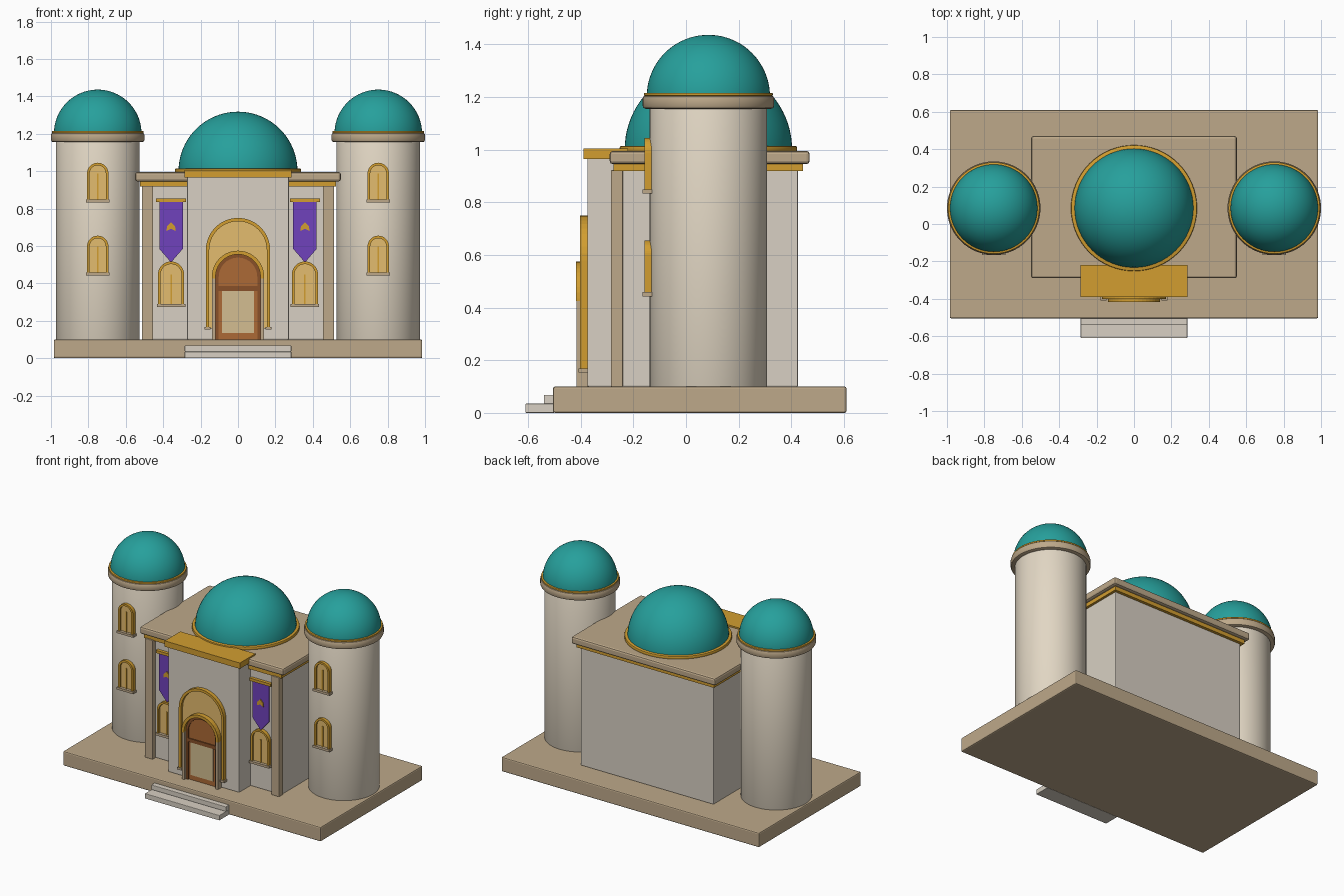
import bpy, bmesh, math

if "Cube" in bpy.data.objects:
    bpy.data.objects.remove(bpy.data.objects["Cube"], do_unlink=True)


def material(name, r, g, b):
    lin = [(c / 255 / 12.92) if c < 11 else ((c / 255 + 0.055) / 1.055) ** 2.4 for c in (r, g, b)] + [1]
    m = bpy.data.materials.new(name)
    m.use_nodes = True
    m.diffuse_color = lin
    m.node_tree.nodes["Principled BSDF"].inputs["Base Color"].default_value = lin
    return m


TOWER = material("warm_plaster", 226, 215, 196)
WALL = material("pale_stone", 216, 208, 195)
TRIM = material("sandstone", 190, 169, 138)
TEAL = material("teal_tile", 38, 160, 156)
GOLD = material("gold", 210, 158, 48)
GLOW = material("amber_glass", 228, 188, 110)
PURPLE = material("purple_cloth", 112, 66, 188)
WOOD = material("brown_wood", 172, 106, 54)
DARK = material("dark_wood", 136, 80, 40)
PANEL = material("tan_panel", 212, 190, 145)


def finish(name, bm, mat, bevel=0, smooth=False):
    bmesh.ops.recalc_face_normals(bm, faces=bm.faces[:])
    me = bpy.data.meshes.new(name)
    bm.to_mesh(me)
    bm.free()
    me.materials.append(mat)
    ob = bpy.data.objects.new(name, me)
    bpy.context.collection.objects.link(ob)
    if bevel:
        mod = ob.modifiers.new("Soft edges", "BEVEL")
        mod.width, mod.segments = bevel, 2
    if smooth:
        bpy.ops.object.select_all(action="DESELECT")
        ob.select_set(True)
        bpy.context.view_layer.objects.active = ob
        bpy.ops.object.shade_smooth_by_angle(angle=math.radians(35))
    return ob


def box(name, mat, x0, x1, y0, y1, z0, z1, bevel=0):
    bm = bmesh.new()
    bmesh.ops.create_cube(bm, size=1)
    for v in bm.verts:
        v.co = ((x0 + x1) / 2 + v.co.x * (x1 - x0), (y0 + y1) / 2 + v.co.y * (y1 - y0),
                (z0 + z1) / 2 + v.co.z * (z1 - z0))
    return finish(name, bm, mat, bevel)


def prism(name, mat, points, y0, y1):
    """Extrude an x-z outline from y0 (front) to y1 (back)."""
    bm = bmesh.new()
    face = bm.faces.new([bm.verts.new((x, y0, z)) for x, z in points])
    ext = bmesh.ops.extrude_face_region(bm, geom=[face])
    for v in ext["geom"]:
        if isinstance(v, bmesh.types.BMVert):
            v.co.y = y1
    return finish(name, bm, mat)


def arch(x, half, z0, top, n=20):
    """Round-headed outline, from bottom left over the top to bottom right."""
    spring = top - half
    curve = [(x - half * math.cos(math.pi * i / n), spring + half * math.sin(math.pi * i / n))
             for i in range(n + 1)]
    return [(x - half, z0)] + curve + [(x + half, z0)]


def arch_frame(name, mat, x, half, z0, top, t, y0, y1):
    prism(name, mat, arch(x, half, z0, top) + arch(x, half - t, z0, top - t)[::-1], y0, y1)


def lathe(name, mat, x, y, profile, steps=64):
    """Revolve an (r, z) profile about a vertical axis."""
    bm = bmesh.new()
    vs = [bm.verts.new((r, 0, z)) for r, z in profile]
    edges = [bm.edges.new(p) for p in zip(vs, vs[1:])]
    bmesh.ops.spin(bm, geom=vs + edges, axis=(0, 0, 1), cent=(0, 0, 0),
                   angle=math.tau, steps=steps, use_duplicate=False)
    bmesh.ops.remove_doubles(bm, verts=bm.verts[:], dist=1e-4)
    bmesh.ops.translate(bm, verts=bm.verts[:], vec=(x, y, 0))
    return finish(name, bm, mat, smooth=True)


def disc(name, mat, x, y, r, z0, z1, b=0.001):
    lathe(name, mat, x, y, [(0, z0), (r - b, z0), (r - b * 0.3, z0 + b * 0.3), (r, z0 + b),
                            (r, z1 - b), (r - b * 0.3, z1 - b * 0.3), (r - b, z1), (0, z1)])


def dome(name, x, y, z, r):
    quarter = [math.pi / 2 * i / 20 for i in range(21)]
    lathe(name, TEAL, x, y, [(r * math.cos(a), z + r * math.sin(a)) for a in quarter])


def window(name, x, half, z0, top, y):
    """Amber arched window with gold frame, mullion and sill; y is the wall face."""
    prism(name + "_glass", GLOW, arch(x, half - 0.01, z0, top - 0.01), y - 0.012, y + 0.02)
    arch_frame(name + "_frame", GOLD, x, half, z0, top, 0.014, y - 0.025, y + 0.02)
    box(name + "_mullion", GOLD, x - 0.004, x + 0.004, y - 0.018, y, z0, top - half)
    box(name + "_sill", TRIM, x - half - 0.006, x + half + 0.006, y - 0.032, y + 0.02, z0 - 0.012, z0 + 0.004)


CY = 0.085  # shared depth of the three domes

# Plinth and entrance steps
box("plinth", TRIM, -0.985, 0.985, -0.505, 0.61, 0, 0.1, 0.008)
box("lower_step", WALL, -0.285, 0.285, -0.61, -0.5, 0, 0.035, 0.003)
box("upper_step", WALL, -0.285, 0.285, -0.54, -0.5, 0.035, 0.068, 0.003)

# Main hall with cornice and central dome
box("hall", WALL, -0.508, 0.508, -0.25, 0.425, 0.1, 0.925, 0.004)
box("hall_gold_band", GOLD, -0.525, 0.525, -0.275, 0.445, 0.918, 0.95)
box("hall_cornice", TRIM, -0.55, 0.55, -0.29, 0.47, 0.945, 0.995, 0.012)
disc("central_dome_ring", GOLD, 0, CY, 0.337, 0.99, 1.014, 0.006)
dome("central_dome", 0, CY, 1.0, 0.318)

# Projecting portal
box("portal", WALL, -0.272, 0.272, -0.375, -0.2, 0.1, 0.97, 0.004)
box("portal_gold_cap", GOLD, -0.287, 0.287, -0.39, -0.22, 0.965, 1.005)
prism("portal_arch_panel", GLOW, arch(0, 0.165, 0.16, 0.742), -0.384, -0.37)
arch_frame("portal_arch_frame", GOLD, 0, 0.172, 0.16, 0.75, 0.018, -0.402, -0.37)

# Door
prism("door", WOOD, arch(0, 0.125, 0.1, 0.56), -0.39, -0.37)
arch_frame("door_border", DARK, 0, 0.125, 0.1, 0.56, 0.022, -0.398, -0.37)
box("door_panel", PANEL, -0.086, 0.086, -0.396, -0.38, 0.135, 0.36)
box("door_rail", DARK, -0.104, 0.104, -0.397, -0.38, 0.36, 0.385)
arch_frame("door_gold_arch", GOLD, 0, 0.14, 0.425, 0.575, 0.02, -0.417, -0.37)

for sign, side in ((1, "left"), (-1, "right")):
    # Portal feet and door jambs
    px = sign * 0.163
    box(side + "_portal_foot", TRIM, px - 0.016, px + 0.016, -0.408, -0.37, 0.153, 0.168)
    jx = sign * 0.129
    box(side + "_door_jamb", TRIM, jx - 0.009, jx + 0.009, -0.415, -0.37, 0.1, 0.43)

    # Corner pilaster
    cx = sign * 0.484
    box(side + "_pilaster", TRIM, cx - 0.03, cx + 0.03, -0.285, -0.24, 0.1, 0.922, 0.003)

    # Banner with rod and small emblem
    bx = sign * 0.358
    cloth = [(-0.063, 0.85), (0.063, 0.85), (0.063, 0.585), (0, 0.512), (-0.063, 0.585)]
    prism(side + "_banner", PURPLE, [(bx + x, z) for x, z in cloth], -0.264, -0.256)
    box(side + "_banner_rod", GOLD, bx - 0.08, bx + 0.08, -0.272, -0.248, 0.836, 0.855)
    leaf = [(-0.024, 0.68), (0, 0.692), (0.024, 0.68), (0.022, 0.705), (0, 0.727), (-0.022, 0.705)]
    prism(side + "_banner_emblem", GOLD, [(bx + x, z) for x, z in leaf], -0.27, -0.262)
    window(side + "_hall_window", bx, 0.07, 0.285, 0.517, -0.25)

    # Round tower
    tx = sign * 0.75
    disc(side + "_tower", TOWER, tx, CY, 0.223, 0.1, 1.16)
    disc(side + "_tower_cornice", TRIM, tx, CY, 0.25, 1.155, 1.206, 0.012)
    disc(side + "_tower_gold_ring", GOLD, tx, CY, 0.245, 1.204, 1.216, 0.004)
    dome(side + "_tower_dome", tx, CY, 1.202, 0.234)
    for level, z in (("lower", 0.455), ("upper", 0.845)):
        window(side + "_" + level + "_tower_window", tx, 0.057, z, z + 0.2, -0.133)
